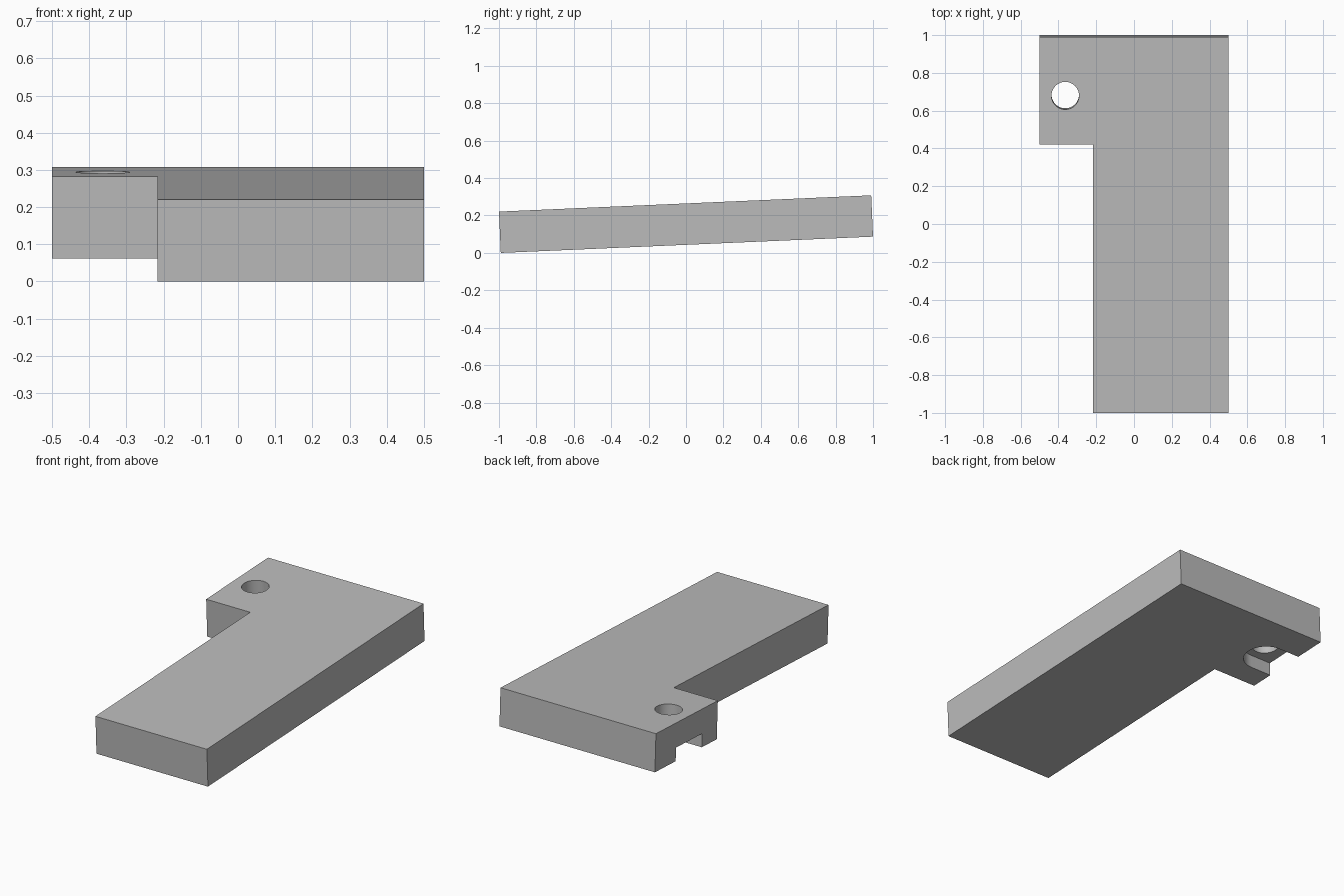
import bpy, bmesh, math
from mathutils import Matrix

if "Cube" in bpy.data.objects:
    bpy.data.objects.remove(bpy.data.objects["Cube"], do_unlink=True)

THICK, LENGTH, TILT = 0.221, 1.992, math.radians(2.5)
HOLE_X, HOLE_Y = -0.364, 0.685

grey = bpy.data.materials.new("plain grey")
grey.use_nodes = True
colour = (0.5, 0.5, 0.5, 1)
grey.diffuse_color = colour
grey.node_tree.nodes["Principled BSDF"].inputs["Base Color"].default_value = colour


def prism(name, outline, z0, z1):
    """Extrude a flat outline between two heights."""
    bm = bmesh.new()
    face = bm.faces.new([bm.verts.new((x, y, z0)) for x, y in outline])
    extruded = bmesh.ops.extrude_face_region(bm, geom=[face])["geom"]
    top = [v for v in extruded if isinstance(v, bmesh.types.BMVert)]
    bmesh.ops.translate(bm, verts=top, vec=(0, 0, z1 - z0))
    bmesh.ops.recalc_face_normals(bm, faces=bm.faces)
    mesh = bpy.data.meshes.new(name)
    bm.to_mesh(mesh)
    bm.free()
    mesh.materials.append(grey)
    obj = bpy.data.objects.new(name, mesh)
    bpy.context.collection.objects.link(obj)
    return obj


def arc(radius, start, end, steps):
    """Points on an arc around the screw hole."""
    angles = [math.radians(start + (end - start) * i / steps) for i in range(steps + 1)]
    return [(HOLE_X + radius * math.cos(a), HOLE_Y + radius * math.sin(a)) for a in angles]


# L-shaped plate with a tab at the back
half_l, half_t = LENGTH / 2, THICK / 2
plate = prism("plate", [(-0.217, -half_l), (0.5, -half_l), (0.5, half_l),
                        (-0.5, half_l), (-0.5, 0.427), (-0.217, 0.427)],
              -half_t, half_t)

# Through hole, and a round-ended slot underneath open to the tab's side
slot_r = 0.12
hole = prism("hole_cutter", arc(0.073, 0, 360, 48)[:-1], -0.3, 0.3)
slot = prism("slot_cutter", arc(slot_r, -90, 90, 32)
             + [(-0.7, HOLE_Y + slot_r), (-0.7, HOLE_Y - slot_r)],
             -0.3, -half_t + 0.078)

bpy.context.view_layer.objects.active = plate
for cutter in (slot, hole):
    cutter.hide_render = True
    mod = plate.modifiers.new(cutter.name, 'BOOLEAN')
    mod.operation, mod.solver, mod.object = 'DIFFERENCE', 'EXACT', cutter
    bpy.ops.object.modifier_apply(modifier=mod.name)
    bpy.data.objects.remove(cutter, do_unlink=True)

# Tilt the plate up towards the back and rest it on the ground
plate.data.transform(Matrix.Rotation(TILT, 4, 'X'))
lowest = min(v.co.z for v in plate.data.vertices)
plate.data.transform(Matrix.Translation((0, 0, -lowest)))

# Smooth hole walls, sharp edges
bpy.ops.object.select_all(action='DESELECT')
plate.select_set(True)
bpy.ops.object.shade_smooth_by_angle(angle=math.radians(30))
